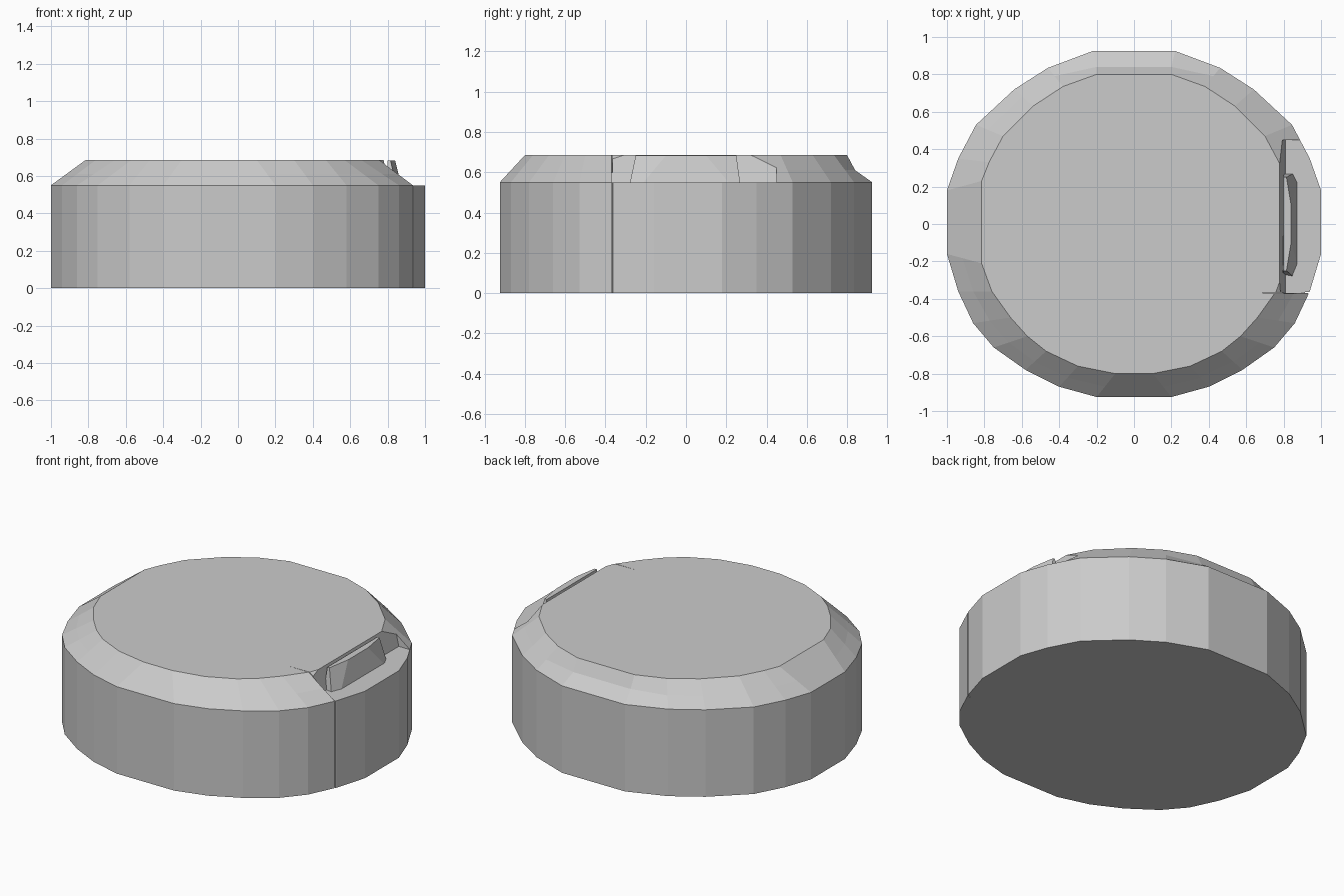
import bpy, bmesh

if "Cube" in bpy.data.objects:
    bpy.data.objects.remove(bpy.data.objects["Cube"])


def make_object(name, bm):
    bmesh.ops.recalc_face_normals(bm, faces=bm.faces)
    mesh = bpy.data.meshes.new(name)
    bm.to_mesh(mesh)
    bm.free()
    obj = bpy.data.objects.new(name, mesh)
    bpy.context.collection.objects.link(obj)
    return obj


def loft(name, rings):
    """Closed solid through rings with equal point counts."""
    bm = bmesh.new()
    loops = [[bm.verts.new(p) for p in ring] for ring in rings]
    n = len(loops[0])
    for a, b in zip(loops, loops[1:]):
        for i in range(n):
            j = (i + 1) % n
            bm.faces.new((a[i], a[j], b[j], b[i]))
    bm.faces.new(loops[0][::-1])
    bm.faces.new(loops[-1])
    return make_object(name, bm)


def prism(name, bottom, top, z0, z1):
    return loft(name, [[(x, y, z0) for x, y in bottom],
                       [(x, y, z1) for x, y in top]])


def cut(obj, cutter):
    mod = obj.modifiers.new("cut", 'BOOLEAN')
    mod.operation = 'DIFFERENCE'
    mod.solver = 'EXACT'
    mod.object = cutter
    cutter.hide_render = True
    bpy.context.view_layer.objects.active = obj
    bpy.ops.object.modifier_apply(modifier=mod.name)
    bpy.data.objects.remove(cutter, do_unlink=True)


# Right half outline: outer x, y and top rim x, y (front to back)
half = [
    (.20, -.925, .10, -.80), (.40, -.87, .30, -.76), (.58, -.78, .47, -.68),
    (.75, -.66, .57, -.60), (.86, -.53, .66, -.50), (.94, -.36, .76, -.36),
    (1.0, -.16, .815, -.21), (1.0, .18, .815, .23), (.94, .35, .775, .33),
    (.845, .53, .70, .47), (.64, .72, .54, .63), (.46, .835, .38, .735),
    (.22, .925, .20, .80),
]
columns = half + [(-a, b, -c, d) for a, b, c, d in reversed(half)]

# Main drum with chamfered rim and a shallow step at the back
Z_SIDE, Z_MID, Z_TOP = .55, .61, .685
t = (Z_MID - Z_SIDE) / (Z_TOP - Z_SIDE)
mid = []
for ox, oy, ix, iy in columns:
    if iy > .79:
        mid.append((ix, .84, Z_MID))
    else:
        mid.append((ox + (ix - ox) * t, oy + (iy - oy) * t, Z_MID))
body = loft("drum_body", [
    [(c[0], c[1], 0) for c in columns],
    [(c[0], c[1], Z_SIDE) for c in columns],
    mid,
    [(c[2], c[3], Z_TOP) for c in columns]])

# Recess in the right rim
cut(body, prism("recess_cutter",
                [(.81, -.37), (1.2, -.37), (1.2, .45), (.81, .45)],
                [(.775, -.37), (1.2, -.37), (1.2, .45), (.775, .45)],
                Z_SIDE, .70))

# Thin seam down the side and across the rim
seam = [(.915, -.37), (1.1, -.373), (1.1, -.362), (.915, -.364)]
cut(body, prism("side_seam_cutter", seam, seam, -.1, .8))
groove = [(.58, -.369), (1.1, -.373), (1.1, -.362)]
cut(body, prism("rim_seam_cutter", groove, groove, .60, .8))

# Raised grip standing in the recess
prism("grip_ridge",
      [(.79, -.27), (.85, -.28), (.875, -.22), (.875, .22), (.85, .27), (.80, .27)],
      [(.80, -.25), (.815, -.25), (.84, -.10), (.84, .10), (.815, .25), (.80, .25)],
      Z_SIDE - .01, .683)
